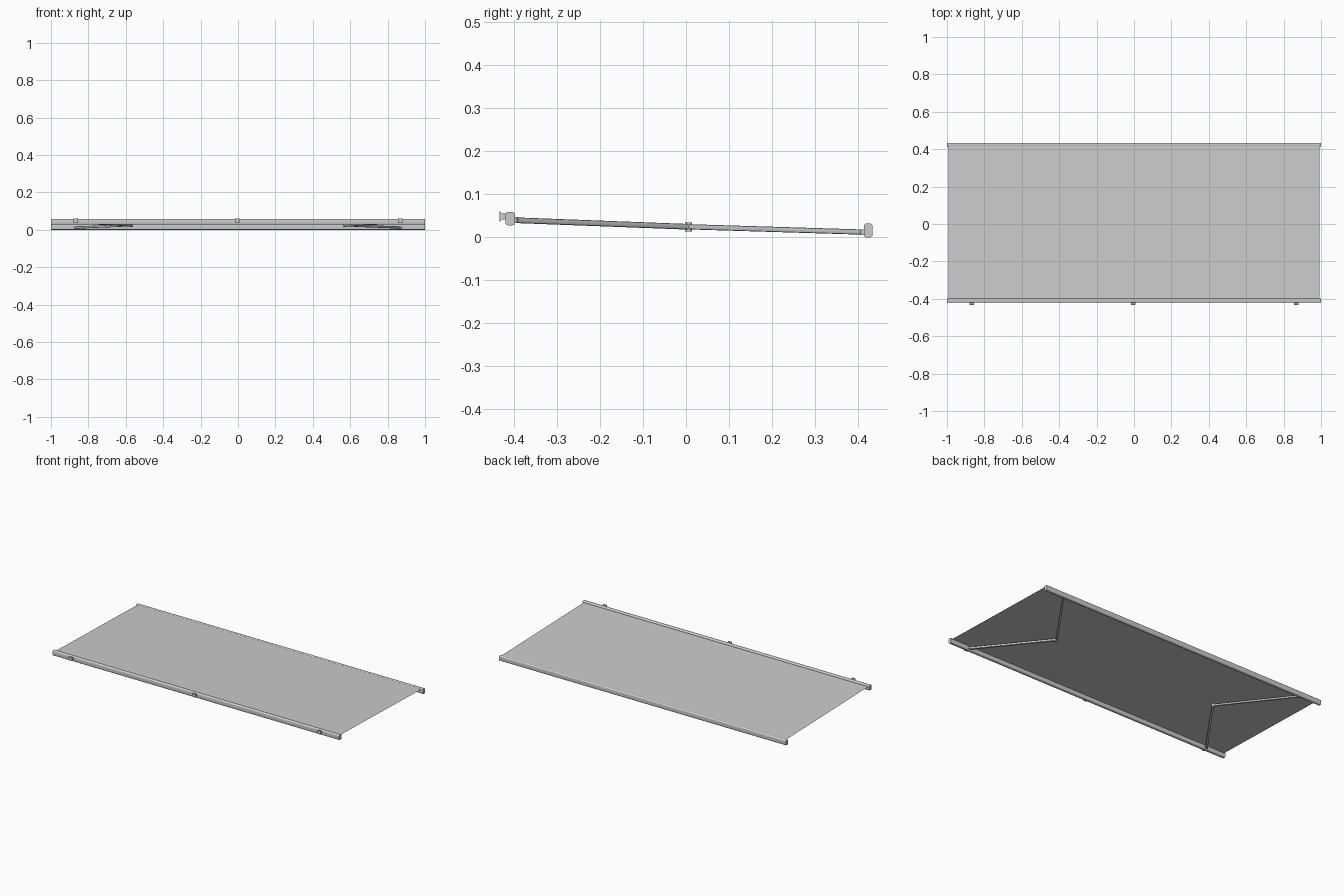
import bpy, bmesh, math
from mathutils import Vector, Matrix

if "Cube" in bpy.data.objects:
    bpy.data.objects.remove(bpy.data.objects["Cube"])


def finish(bm, name, smooth=True):
    bmesh.ops.recalc_face_normals(bm, faces=bm.faces)
    me = bpy.data.meshes.new(name)
    bm.to_mesh(me)
    bm.free()
    ob = bpy.data.objects.new(name, me)
    bpy.context.collection.objects.link(ob)
    if smooth:
        bpy.context.view_layer.objects.active = ob
        ob.select_set(True)
        bpy.ops.object.shade_smooth_by_angle(angle=math.radians(35))
        ob.select_set(False)
    return ob


def extrude_x(name, profile, x0, x1):
    """Extrude a closed (y, z) profile along x."""
    bm = bmesh.new()
    f = bm.faces.new([bm.verts.new((x0, y, z)) for y, z in profile])
    r = bmesh.ops.extrude_face_region(bm, geom=[f])
    bmesh.ops.translate(bm, vec=(x1 - x0, 0, 0),
                        verts=[v for v in r['geom'] if isinstance(v, bmesh.types.BMVert)])
    return finish(bm, name)


def rounded(y0, y1, z0, z1, r, n=4):
    pts = []
    for cy, cz, a in ((y1 - r, z1 - r, 0), (y0 + r, z1 - r, 90),
                      (y0 + r, z0 + r, 180), (y1 - r, z0 + r, 270)):
        for i in range(n + 1):
            t = math.radians(a + 90 * i / n)
            pts.append((cy + r * math.cos(t), cz + r * math.sin(t)))
    return pts


def arm(name, a, b, width, height):
    """Rectangular tube with bevelled edges between two points."""
    a, b = Vector(a), Vector(b)
    d = (b - a).normalized()
    side = Vector((0, 0, 1)).cross(d).normalized()
    up = d.cross(side)
    m = Matrix((d, side, up)).transposed().to_4x4()
    m.translation = (a + b) / 2
    bm = bmesh.new()
    bmesh.ops.create_cube(bm, size=1)
    bmesh.ops.scale(bm, vec=((b - a).length, width, height), verts=bm.verts)
    long_edges = [e for e in bm.edges if abs(e.verts[0].co.x - e.verts[1].co.x) > 0.1]
    bmesh.ops.bevel(bm, geom=long_edges, offset=0.003, segments=2, profile=0.5, affect='EDGES')
    bm.transform(m)
    return finish(bm, name)


def hinge(name, x, y, z, r, h):
    bm = bmesh.new()
    bmesh.ops.create_cone(bm, cap_ends=True, segments=20, radius1=r, radius2=r, depth=h,
                          matrix=Matrix.Translation((x, y, z)))
    return finish(bm, name)


# Wall-side roller bar and outer front bar
extrude_x("wall_bar", rounded(-0.420, -0.398, 0.028, 0.059, 0.006), -1, 1)
extrude_x("outer_bar", rounded(0.414, 0.434, 0.0, 0.032, 0.006), -1, 1)

# Thin fabric sheet
bm = bmesh.new()
bm.faces.new([bm.verts.new(p) for p in ((-0.992, -0.405, 0.0515), (0.992, -0.405, 0.0515),
                                        (0.992, 0.42, 0.0305), (-0.992, 0.42, 0.0305))])
finish(bm, "fabric", False)

# Wall brackets: flat plate with a tapering neck
bracket = [(-0.434, 0.037), (-0.432, 0.037), (-0.428, 0.042), (-0.416, 0.042),
           (-0.416, 0.055), (-0.428, 0.055), (-0.432, 0.060), (-0.434, 0.060)]
for label, x in (("left", -0.867), ("middle", -0.005), ("right", 0.867)):
    extrude_x("wall_bracket_" + label, bracket, x - 0.012, x + 0.012)

# Folding arms with elbows pointing inward
for label, s in (("left", -1), ("right", 1)):
    root = (s * 0.865, -0.402, 0.040)
    elbow = (s * 0.57, 0.006, 0.0245)
    tip = (s * 0.865, 0.418, 0.012)
    arm("inner_arm_" + label, root, elbow, 0.014, 0.013)
    arm("outer_arm_" + label, elbow, tip, 0.012, 0.012)
    hinge("elbow_hinge_" + label, *elbow, 0.0085, 0.021)
    hinge("root_hinge_" + label, s * 0.865, -0.400, 0.040, 0.009, 0.014)
    hinge("tip_hinge_" + label, s * 0.865, 0.414, 0.012, 0.008, 0.013)
